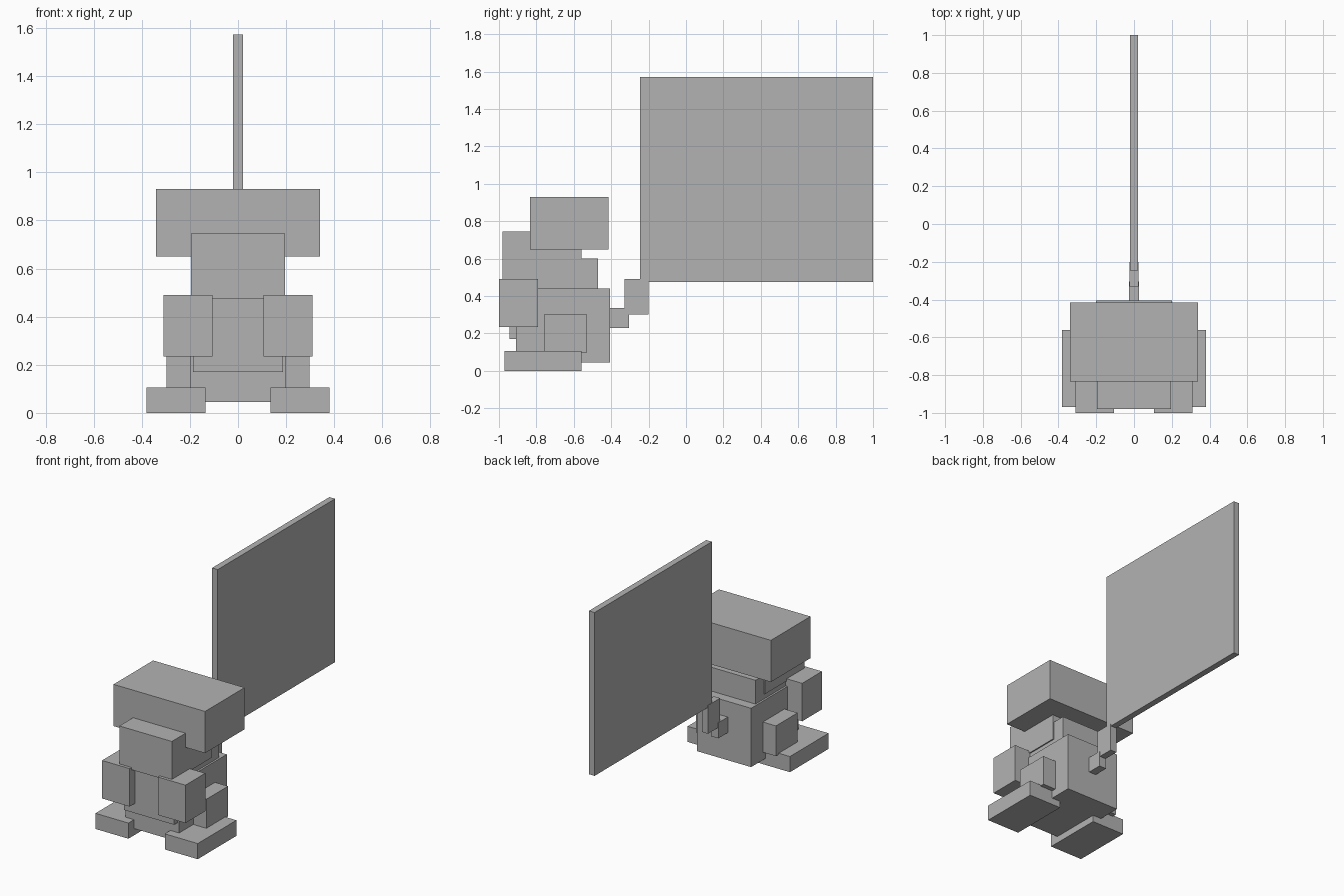
import bpy
import bmesh
from mathutils import Vector

cube = bpy.data.objects.get("Cube")
if cube:
    bpy.data.objects.remove(cube, do_unlink=True)

# Single grey material
GREY = (0.45, 0.45, 0.45, 1.0)
grey = bpy.data.materials.new("plain_grey")
grey.use_nodes = True
grey.diffuse_color = GREY
bsdf = next(n for n in grey.node_tree.nodes if n.type == 'BSDF_PRINCIPLED')
bsdf.inputs["Base Color"].default_value = GREY


def box(name, x, y, z):
    """Flat-sided box spanning the (min, max) pairs x, y and z."""
    bm = bmesh.new()
    bmesh.ops.create_cube(bm, size=1.0)
    size = Vector((x[1] - x[0], y[1] - y[0], z[1] - z[0]))
    bmesh.ops.scale(bm, vec=size, verts=bm.verts)
    mesh = bpy.data.meshes.new(name)
    bm.to_mesh(mesh)
    bm.free()
    mesh.materials.append(grey)
    obj = bpy.data.objects.new(name, mesh)
    obj.location = (sum(x) / 2, sum(y) / 2, sum(z) / 2)
    bpy.context.collection.objects.link(obj)
    return obj


def centred(name, half_width, y, z):
    return box(name, (-half_width, half_width), y, z)


def pair(name, x, y, z):
    box("left_" + name, x, y, z)
    box("right_" + name, (-x[1], -x[0]), y, z)


# Head and torso
centred("head_top", 0.34, (-0.835, -0.415), (0.65, 0.93))
centred("muzzle", 0.195, (-0.98, -0.56), (0.475, 0.745))
centred("chest", 0.187, (-0.945, -0.47), (0.17, 0.60))
centred("lower_body", 0.20, (-0.91, -0.405), (0.045, 0.44))

# Limbs
pair("arm", (0.105, 0.31), (-1.0, -0.79), (0.235, 0.49))
pair("thigh", (0.15, 0.297), (-0.76, -0.53), (0.097, 0.30))
pair("foot", (0.135, 0.38), (-0.97, -0.56), (0.0, 0.105))

# Tail: two stepped segments and a large flat panel
centred("tail_base", 0.027, (-0.42, -0.305), (0.23, 0.335))
centred("tail_middle", 0.023, (-0.33, -0.20), (0.30, 0.49))
centred("tail_panel", 0.021, (-0.245, 1.0), (0.475, 1.572))
